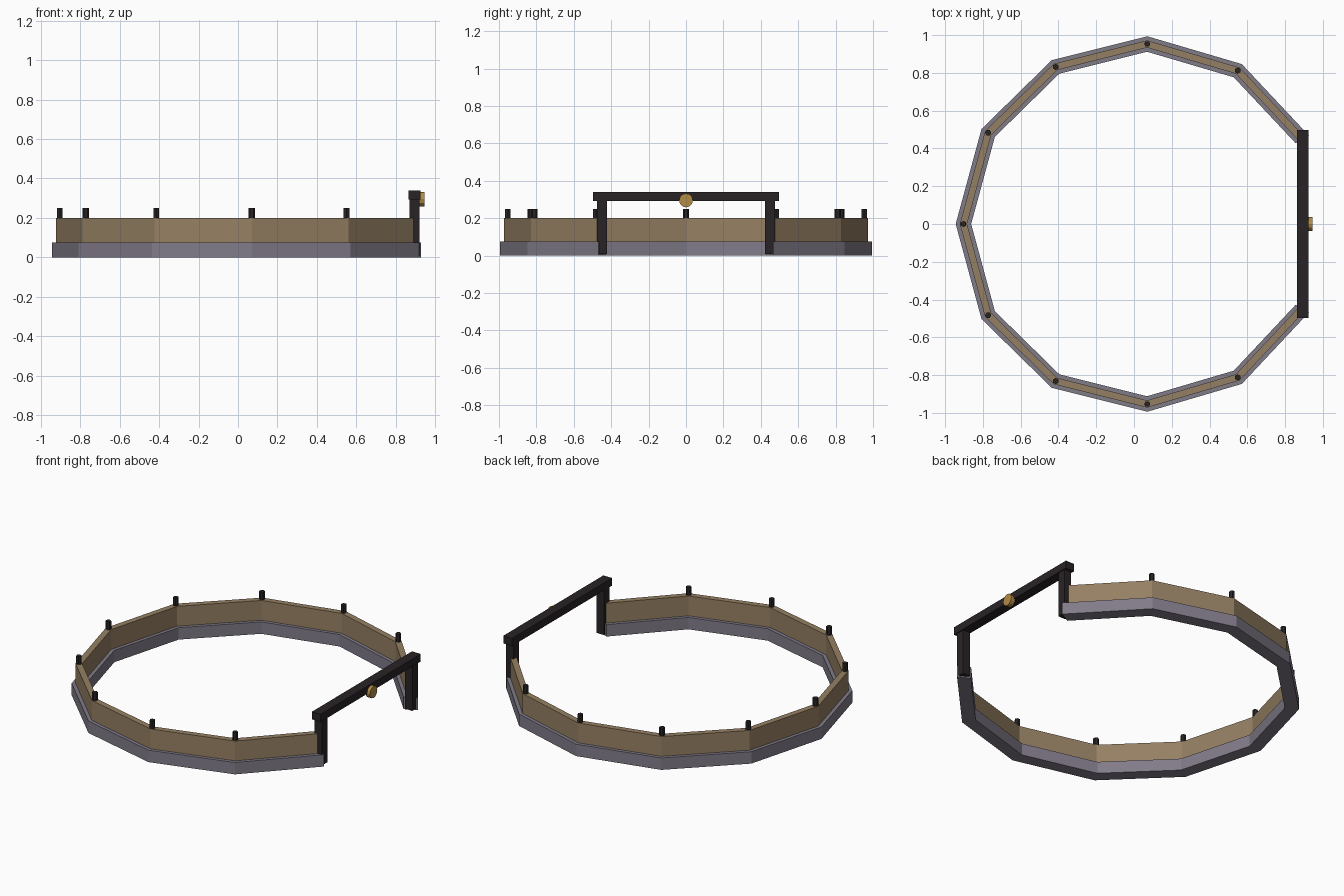
import bpy, bmesh
from math import radians, sin, cos, pi
from mathutils import Matrix, Vector

if "Cube" in bpy.data.objects:
    bpy.data.objects.remove(bpy.data.objects["Cube"])

CX, R, STEP, SEGS = 0.05, 0.953, radians(30.4), 10


def material(name, rgb):
    m = bpy.data.materials.new(name)
    m.diffuse_color = (*rgb, 1)
    m.use_nodes = True
    m.node_tree.nodes["Principled BSDF"].inputs["Base Color"].default_value = m.diffuse_color
    return m


STONE = material("stone", (0.22, 0.20, 0.25))
WOOD = material("wood", (0.30, 0.215, 0.125))
IRON = material("dark_iron", (0.022, 0.017, 0.019))
BRASS = material("brass", (0.45, 0.26, 0.06))


def finish(name, bm, mat):
    bmesh.ops.recalc_face_normals(bm, faces=bm.faces)
    me = bpy.data.meshes.new(name)
    bm.to_mesh(me)
    bm.free()
    me.materials.append(mat)
    ob = bpy.data.objects.new(name, me)
    bpy.context.collection.objects.link(ob)
    return ob


def angle(i):
    # i = 0 is the middle of the ring, opposite the gate
    return pi + (i - SEGS / 2) * STEP


def ring(name, half, z0, z1, mat):
    # rectangular section swept around the open polygon
    bm = bmesh.new()
    rows = []
    for i in range(SEGS + 1):
        a = angle(i)
        section = ((R - half, z0), (R + half, z0), (R + half, z1), (R - half, z1))
        rows.append([bm.verts.new((CX + r * cos(a), r * sin(a), z)) for r, z in section])
    for p, q in zip(rows, rows[1:]):
        for k in range(4):
            bm.faces.new((p[k], p[(k + 1) % 4], q[(k + 1) % 4], q[k]))
    bm.faces.new(rows[0])
    bm.faces.new(rows[-1])
    return finish(name, bm, mat)


def box(name, lo, hi, mat):
    bm = bmesh.new()
    lo, hi = Vector(lo), Vector(hi)
    bmesh.ops.create_cube(bm, size=1, matrix=Matrix.Translation((lo + hi) / 2)
                          @ Matrix.Diagonal((*(hi - lo), 1)))
    return finish(name, bm, mat)


def cylinder(name, r, depth, sides, matrix, mat):
    bm = bmesh.new()
    bmesh.ops.create_cone(bm, cap_ends=True, segments=sides, radius1=r, radius2=r,
                          depth=depth, matrix=matrix)
    return finish(name, bm, mat)


# footing and fence wall
ring("base_ring", 0.041, 0.0, 0.075, STONE)
ring("wall_ring", 0.019, 0.07, 0.2, WOOD)

# small stakes at the inner corners
for i in range(1, SEGS):
    a = angle(i)
    cylinder(f"stake_{i}", 0.0165, 0.25, 6,
             Matrix.Translation((CX + R * cos(a), R * sin(a), 0.1255))
             @ Matrix.Rotation(a, 4, 'Z'), IRON)

# gate
for side, y in (("front", -0.45), ("back", 0.45)):
    box(f"gate_post_{side}", (0.868, y - 0.027, 0.008), (0.919, y + 0.027, 0.3), IRON)
box("gate_beam", (0.864, -0.498, 0.292), (0.925, 0.498, 0.34), IRON)
cylinder("gate_disc", 0.037, 0.03, 12,
         Matrix.Translation((0.930, 0, 0.295)) @ Matrix.Rotation(pi / 2, 4, 'Y'), BRASS)
